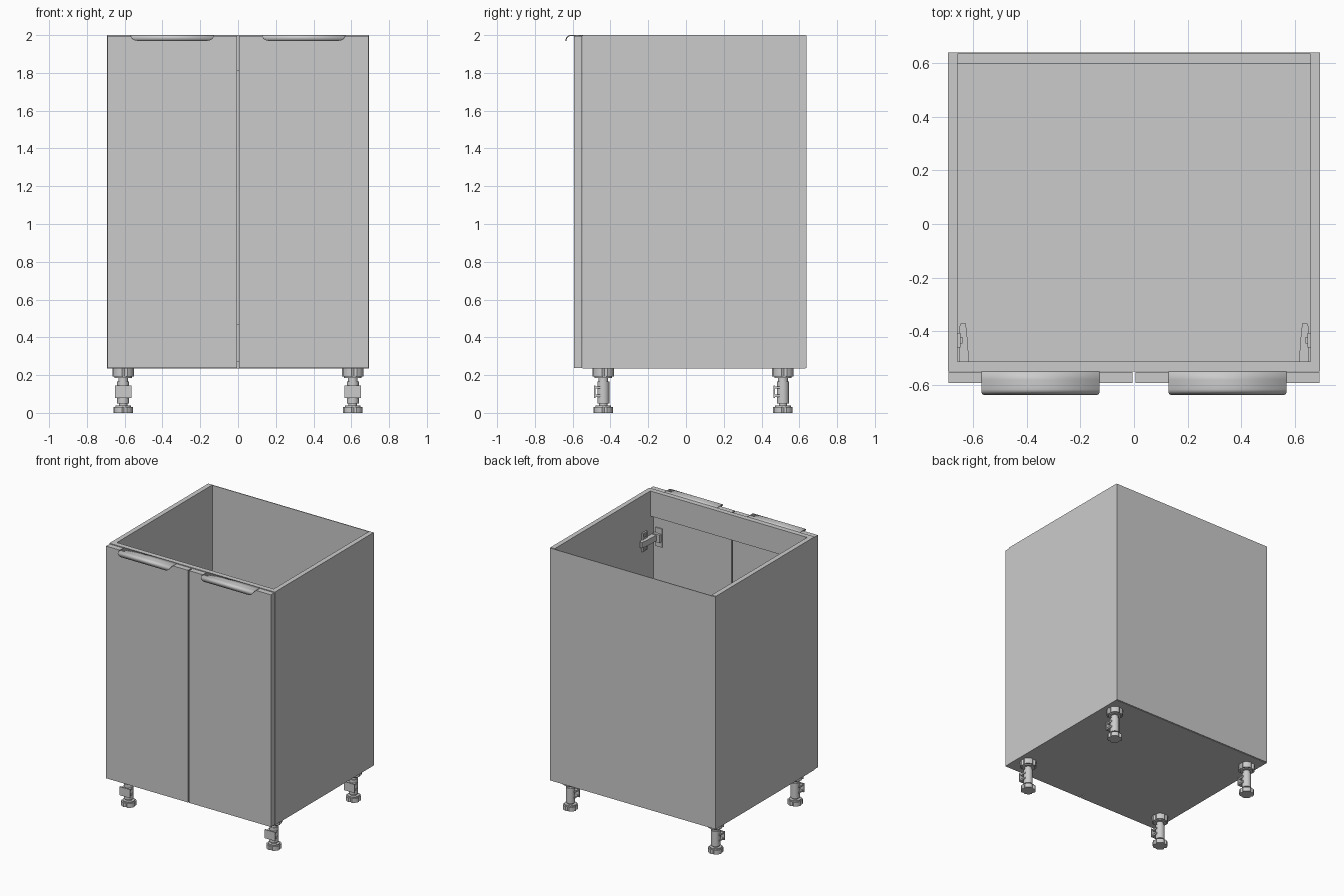
import bpy, bmesh, math

if "Cube" in bpy.data.objects:
    bpy.data.objects.remove(bpy.data.objects["Cube"])


def finish(name, bm, smooth=False):
    bmesh.ops.recalc_face_normals(bm, faces=bm.faces)
    return link(name, bm, smooth)


def link(name, bm, smooth=False):
    me = bpy.data.meshes.new(name)
    bm.to_mesh(me)
    bm.free()
    ob = bpy.data.objects.new(name, me)
    bpy.context.collection.objects.link(ob)
    if smooth:
        bpy.ops.object.select_all(action='DESELECT')
        ob.select_set(True)
        bpy.context.view_layer.objects.active = ob
        bpy.ops.object.shade_smooth_by_angle(angle=math.radians(35))
    return ob


def add_box(bm, x, y, z):
    x, y, z = sorted(x), sorted(y), sorted(z)
    vs = bmesh.ops.create_cube(bm, size=1)['verts']
    for v in vs:
        v.co = (x[v.co.x > 0], y[v.co.y > 0], z[v.co.z > 0])


def box(name, x, y, z):
    bm = bmesh.new()
    add_box(bm, x, y, z)
    return finish(name, bm)


def add_prism(bm, pts, z0, z1):
    lo = [bm.verts.new((x, y, z0)) for x, y in pts]
    hi = [bm.verts.new((x, y, z1)) for x, y in pts]
    n = len(pts)
    bm.faces.new(lo[::-1])
    bm.faces.new(hi)
    for i in range(n):
        j = (i + 1) % n
        bm.faces.new((lo[i], lo[j], hi[j], hi[i]))


def circle(cx, cy, r, n=24, notch=None):
    # notch: radius used for every fourth pair of points, making a gripped rim
    pts = []
    for i in range(n):
        rad = notch if notch and i % 6 == 0 else r
        a = 2 * math.pi * (i + 0.5) / n
        pts.append((cx + rad * math.cos(a), cy + rad * math.sin(a)))
    return pts


# Carcass panels
Z0, Z1 = 0.235, 2.0
for s, side in ((-1, "left"), (1, "right")):
    box(f"{side}_side_panel", (s * 0.657, s * 0.693), (-0.549, 0.632), (Z0, Z1))
box("bottom_panel", (-0.657, 0.657), (-0.549, 0.632), (Z0, Z0 + 0.037))
box("back_panel", (-0.692, 0.692), (0.632, 0.638), (Z0 + 0.003, Z1 - 0.003))
box("front_top_rail", (-0.657, 0.657), (-0.549, -0.511), (1.81, Z1))
box("rear_lower_rail", (-0.657, 0.657), (0.595, 0.632), (Z0 + 0.037, 0.47))


# Curved pull that sits on the top edge of a door
def handle(name, cx):
    half, corner, front = 0.22, 0.035, -0.637
    prof = [(-0.549, Z1), (-0.58, Z1), (-0.60, Z1)]
    for i in range(1, 13):
        a = math.radians(100 * i / 12)
        prof.append((-0.611 - 0.026 * math.sin(a), Z1 - 0.026 + 0.026 * math.cos(a)))
    run = [0]
    for p, q in zip(prof, prof[1:]):
        run.append(run[-1] + math.dist(p, q))
    bm = bmesh.new()
    rows = []
    for (y, z), d in zip(prof, run):
        t = max(0, corner - (run[-1] - d))
        w = half - corner + math.sqrt(max(0, corner ** 2 - t ** 2))
        rows.append([bm.verts.new((cx + k * w, y, z)) for k in (-1, 1)])
    for (a0, b0), (a1, b1) in zip(rows, rows[1:]):
        bm.faces.new((a0, a1, b1, b0))
    ob = link(name, bm, True)
    mod = ob.modifiers.new("thickness", 'SOLIDIFY')
    mod.thickness = 0.005
    mod.offset = -1


# Concealed hinge: tapered arm, wall plate with screws, cup plate on the door
def hinge(name, s, z):
    bm = bmesh.new()
    arm = [(0.612, -0.535), (0.652, -0.535), (0.652, -0.39), (0.644, -0.368),
           (0.627, -0.368), (0.622, -0.40)]
    add_prism(bm, [(s * x, y) for x, y in arm], z - 0.022, z + 0.022)
    add_box(bm, (s * 0.645, s * 0.657), (-0.46, -0.405), (z - 0.07, z + 0.07))
    for dz in (-0.05, 0.05):
        add_box(bm, (s * 0.638, s * 0.646), (-0.445, -0.42), (z + dz - 0.012, z + dz + 0.012))
    add_box(bm, (s * 0.58, s * 0.635), (-0.549, -0.54), (z - 0.07, z + 0.07))
    add_box(bm, (s * 0.585, s * 0.645), (-0.545, -0.52), (z - 0.03, z + 0.03))
    finish(name, bm)


# Doors with their pulls and hinges
for s, side in ((-1, "left"), (1, "right")):
    box(f"{side}_door", (s * 0.005, s * 0.69), (-0.592, -0.551), (Z0 + 0.002, Z1 - 0.005))
    handle(f"{side}_handle", s * 0.348)
    for z, level in ((0.58, "lower"), (1.65, "upper")):
        hinge(f"{side}_{level}_hinge", s, z)


# Adjustable leg: foot, screw, sleeve, flange, plinth clip
def leg(name, x, y):
    bm = bmesh.new()
    for r, notch, z0, z1 in ((0.052, 0.043, 0.0, 0.032), (0.042, None, 0.032, 0.04),
                             (0.022, None, 0.04, 0.05), (0.032, None, 0.05, 0.165),
                             (0.026, None, 0.165, 0.19), (0.046, None, 0.185, 0.225),
                             (0.057, 0.048, 0.192, Z0)):
        add_prism(bm, circle(x, y, r, 24, notch), z0, z1)
    add_box(bm, (x - 0.043, x + 0.043), (y - 0.05, y - 0.042), (0.08, 0.145))
    for dz in (0.085, 0.128):
        add_box(bm, (x - 0.036, x + 0.036), (y - 0.044, y + 0.005), (dz, dz + 0.012))
    finish(name, bm, True)


for x, side in ((-0.608, "left"), (0.608, "right")):
    for y, end in ((-0.438, "front"), (0.513, "rear")):
        leg(f"{end}_{side}_leg", x, y)
